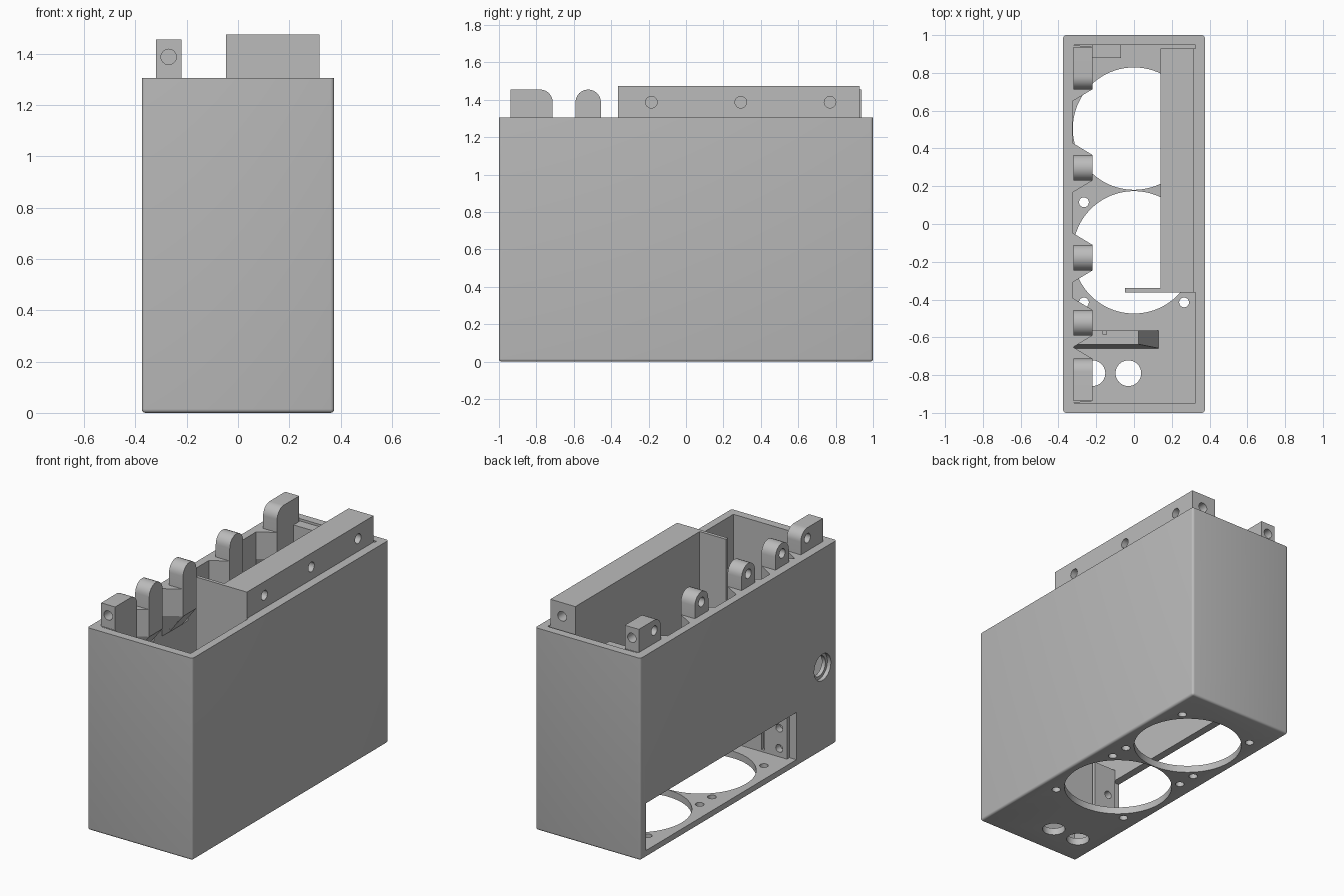
import bpy, bmesh, math
from mathutils import Vector

if "Cube" in bpy.data.objects:
    bpy.data.objects.remove(bpy.data.objects["Cube"])

grey = bpy.data.materials.new("grey plastic")
grey.diffuse_color = (0.5, 0.5, 0.5, 1)
grey.use_nodes = True
grey.node_tree.nodes["Principled BSDF"].inputs["Base Color"].default_value = grey.diffuse_color

H = 1.305            # case height
IX, IY = 0.325, 0.947  # inner half sizes
FLOOR = 0.045


def loft(name, rings):
    """Closed solid through rings that have equal point counts."""
    bm = bmesh.new()
    vs = [[bm.verts.new(p) for p in r] for r in rings]
    n = len(rings[0])
    for a, b in zip(vs, vs[1:]):
        for i in range(n):
            j = (i + 1) % n
            bm.faces.new((a[i], a[j], b[j], b[i]))
    bm.faces.new(vs[0])
    bm.faces.new(vs[-1])
    bmesh.ops.recalc_face_normals(bm, faces=bm.faces)
    me = bpy.data.meshes.new(name)
    bm.to_mesh(me)
    bm.free()
    ob = bpy.data.objects.new(name, me)
    bpy.context.collection.objects.link(ob)
    me.materials.append(grey)
    return ob


def level(pts, z):
    return [(x, y, z) for x, y in pts]


def box(name, x0, x1, y0, y1, z0, z1):
    q = [(x0, y0), (x1, y0), (x1, y1), (x0, y1)]
    return loft(name, [level(q, z0), level(q, z1)])


def rod(axis, start, length, r, n=40):
    """Round cutter running along the x, y or z axis."""
    a = "xyz".index(axis)
    rings = []
    for d in (0, length):
        ring = []
        for k in range(n):
            t = 2 * math.pi * k / n
            p = Vector(start)
            p[a] += d
            p[(a + 1) % 3] += r * math.cos(t)
            p[(a + 2) % 3] += r * math.sin(t)
            ring.append(p)
        rings.append(ring)
    return loft("cutter", rings)


def apply(ob, mod):
    bpy.context.view_layer.objects.active = ob
    bpy.ops.object.modifier_apply(modifier=mod.name)


def cut(ob, *cutters):
    for c in cutters:
        m = ob.modifiers.new("cut", 'BOOLEAN')
        m.operation, m.solver, m.object = 'DIFFERENCE', 'EXACT', c
        apply(ob, m)
        bpy.data.objects.remove(c)


def smooth(ob):
    bpy.ops.object.select_all(action='DESELECT')
    ob.select_set(True)
    bpy.context.view_layer.objects.active = ob
    bpy.ops.object.shade_smooth_by_angle(angle=math.radians(30))


# Case shell with rounded bottom and vertical edges
case = box("case", -0.375, 0.375, -1, 1, 0, H)
bm = bmesh.new()
bm.from_mesh(case.data)
edges = [e for e in bm.edges if min(v.co.z for v in e.verts) < 0.1]
bmesh.ops.bevel(bm, geom=edges, offset=0.015, segments=4, profile=0.5, affect='EDGES')
bm.to_mesh(case.data)
bm.free()
cut(case, box("cutter", -IX, IX, -IY, IY, FLOOR, 2))

# Two fan openings with four screw holes each
for fy in (0.505, -0.15):
    cut(case, rod('z', (0, fy, -0.1), 0.2, 0.324, 96))
    for sx in (-1, 1):
        for sy in (-1, 1):
            cut(case, rod('z', (sx * 0.265, fy + sy * 0.265, -0.1), 0.2, 0.026, 24))

# Cable holes in the floor, side window, stepped side port
for x in (-0.03, -0.22):
    cut(case, rod('z', (x, -0.79, -0.1), 0.2, 0.068))
cut(case, box("cutter", -0.5, -0.3, -0.59, 0.945, FLOOR, 0.35))
cut(case, rod('x', (-0.5, -0.856, 0.54), 0.15, 0.085),
    rod('x', (-0.5, -0.856, 0.54), 0.3, 0.065))
smooth(case)

# Hinge lugs along the left wall
LX0, LX1, CZ, R = -0.32, -0.22, 1.387, 0.068


def arc(cy, t0, t1, n=12):
    return [(cy + R * math.cos(t0 + (t1 - t0) * k / n),
             CZ + R * math.sin(t0 + (t1 - t0) * k / n)) for k in range(n + 1)]


def finish_lug(name, prof, cy, y0, y1, f0, f1, end_hole=None):
    lug = loft(name, [[(x, y, z) for y, z in prof] for x in (LX0, LX1)])
    cut(lug, rod('x', (-0.4, cy, CZ), 0.15, 0.03, 24))
    if end_hole is not None:
        cut(lug, rod('y', (-0.27, end_hole - 0.07, CZ), 0.14, 0.03, 24))
    smooth(lug)
    # flared support that tapers back into the wall
    top = [(-IX, f0), (LX1, y0), (LX1, y1), (-IX, f1)]
    low = [(-IX, f0), (-IX + 0.004, y0), (-IX + 0.004, y1), (-IX, f1)]
    loft(name + "_support", [level(low, 1.0), level(top, 1.13), level(top, H)])


for i, cy in enumerate((-0.523, -0.178, 0.298)):
    y0, y1 = cy - R, cy + R
    prof = [(y0, 1.28), (y1, 1.28)] + arc(cy, 0, math.pi)
    finish_lug(f"hinge_lug_{i + 1}", prof, cy, y0, y1, y0 - 0.063, y1 + 0.063)

for s, name in ((-1, "front_corner_lug"), (1, "back_corner_lug")):
    yo, yi = s * 0.938, s * 0.713
    cy = yi + s * R
    a0 = 0 if s < 0 else math.pi
    prof = [(yo, 1.28), (yi, 1.28)] + arc(cy, a0, math.pi / 2) + [(yo, CZ + R)]
    finish_lug(name, prof, cy, yo, yi, s * IY, yi - s * 0.063, yo)

# Mounting bar on the right wall, tapering into the wall below
bar = loft("mounting_bar", [
    [(0.318, y, 0.7), (0.14, y, 0.9), (0.14, y, 1.475), (0.318, y, 1.475)]
    for y in (-0.363, 0.928)])
for y in (-0.185, 0.293, 0.77):
    cut(bar, rod('x', (0.24, y, 1.387), 0.2, 0.031, 24))
cut(bar, rod('y', (0.235, 0.85, 1.387), 0.2, 0.031, 24))
smooth(bar)
box("bar_wall_filler", 0.316, 0.326, -0.363, 0.928, 0.7, H)
box("partition_plate", -0.047, 0.142, -0.362, -0.34, 0.7, 1.475)

# Low bracket beside the window, with screw holes and a board slot
low = [(-IX, -0.658), (0.13, -0.658), (0.13, -0.565), (-IX, -0.565)]
top = [(-IX, -0.637), (0.025, -0.637), (0.025, -0.565), (-IX, -0.565)]
bracket = loft("window_bracket", [level(low, FLOOR), level(top, 0.42)])
for z in (0.1, 0.23):
    cut(bracket, rod('y', (-0.27, -0.61, z), 0.1, 0.025, 24))
cut(bracket, box("cutter", -0.165, -0.145, -0.585, -0.5, 0.06, 0.6))
smooth(bracket)

# Guide rib on the back wall
box("back_guide_rib", -0.22, -0.07, 0.88, IY, FLOOR, 1.29)
